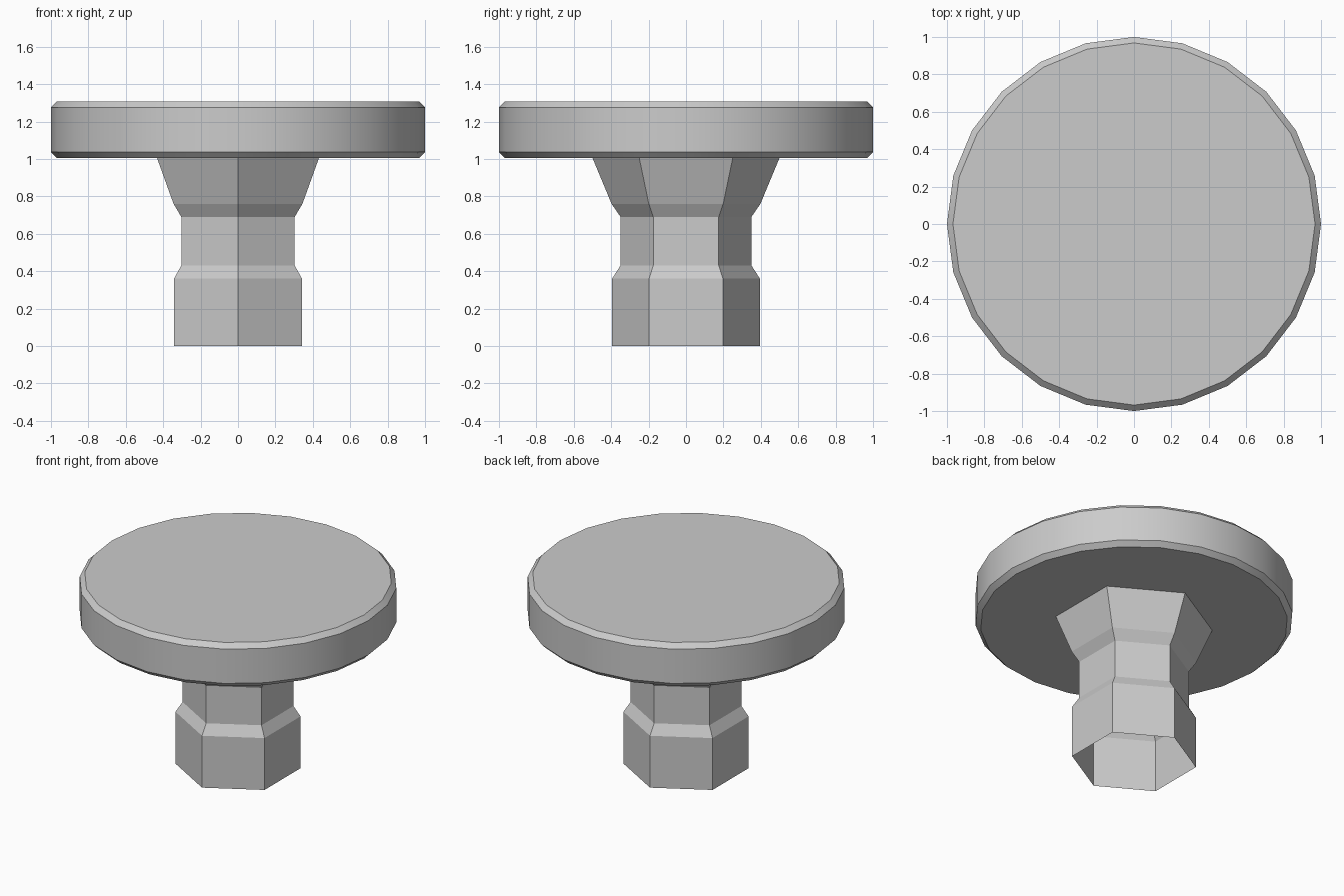
import bpy, bmesh
from math import sin, cos, pi, radians

if "Cube" in bpy.data.objects:
    bpy.data.objects.remove(bpy.data.objects["Cube"])


def lathe(name, profile, sides, capped):
    """Sweep (radius, z) rings around z, with a corner on the +y axis."""
    bm = bmesh.new()
    rings = []
    for r, z in profile:
        rings.append([bm.verts.new((r * cos(pi / 2 + 2 * pi * i / sides),
                                    r * sin(pi / 2 + 2 * pi * i / sides), z))
                      for i in range(sides)])
    for low, high in zip(rings, rings[1:]):
        for i in range(sides):
            j = (i + 1) % sides
            bm.faces.new((low[i], low[j], high[j], high[i]))
    if capped:
        bm.faces.new(rings[0][::-1])
        bm.faces.new(rings[-1])
    mesh = bpy.data.meshes.new(name)
    bm.to_mesh(mesh)
    bm.free()
    obj = bpy.data.objects.new(name, mesh)
    bpy.context.collection.objects.link(obj)
    return obj


# Hexagonal pedestal: an open, single-walled tube with a narrow waist
lathe("pedestal",
      [(0.395, 0), (0.395, 0.36), (0.35, 0.43), (0.35, 0.69),
       (0.398, 0.76), (0.5, 1.005)], 6, capped=False)

# Round top with chamfered rims
top = lathe("round_top",
            [(0.968, 1.005), (1, 1.037), (1, 1.275), (0.968, 1.307)],
            24, capped=True)
bpy.ops.object.select_all(action='DESELECT')
top.select_set(True)
bpy.context.view_layer.objects.active = top
bpy.ops.object.shade_smooth_by_angle(angle=radians(30))
